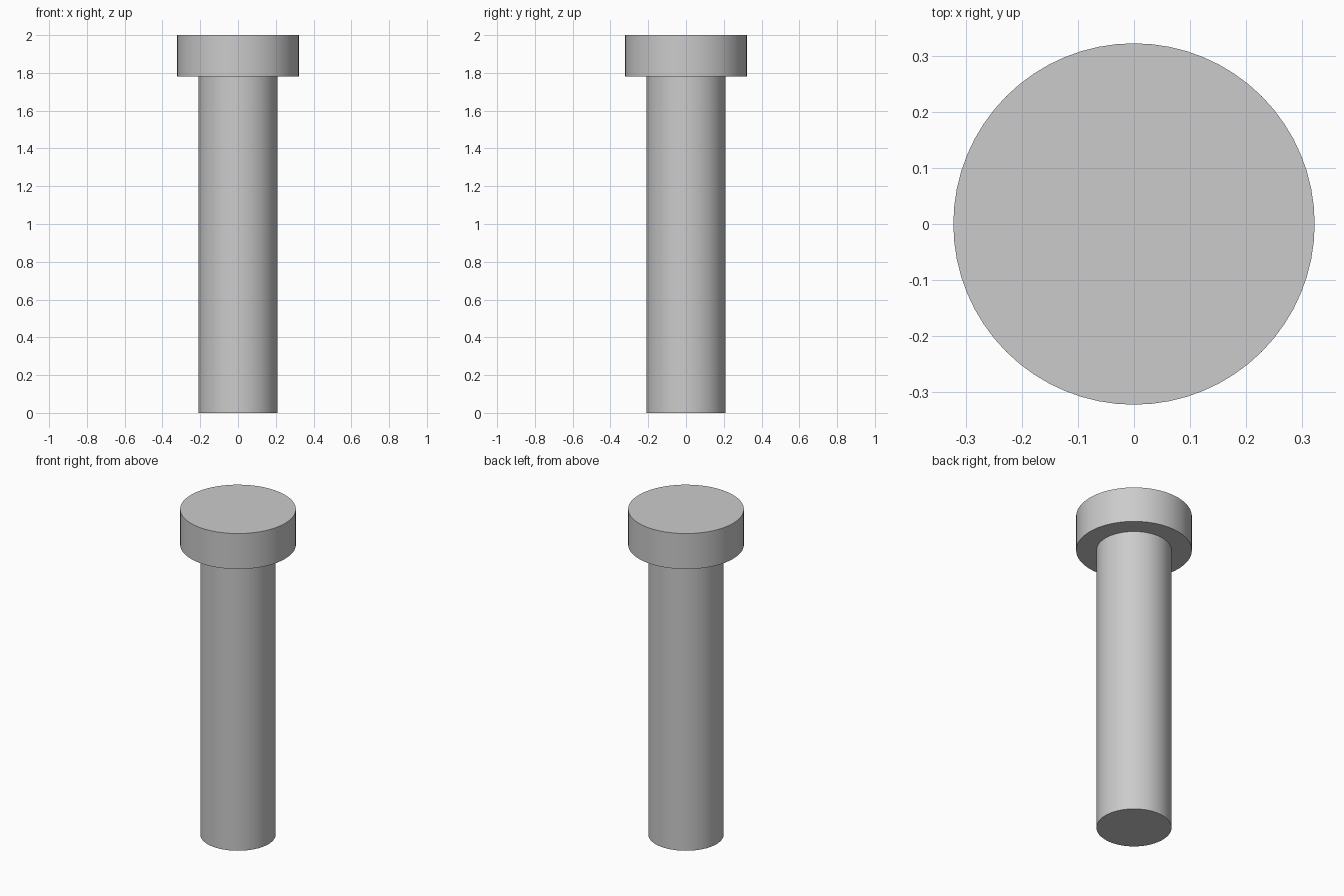
import bpy
import bmesh
from math import cos, sin, radians, tau

if "Cube" in bpy.data.objects:
    bpy.data.objects.remove(bpy.data.objects["Cube"])

SIDES = 64
SHAFT_RADIUS, HEAD_RADIUS = 0.209, 0.322
HEAD_BOTTOM, HEIGHT = 1.782, 2.0

# Outline of the pin as (radius, z), from the shaft foot to the head top
PROFILE = [
    (SHAFT_RADIUS, 0.0),
    (SHAFT_RADIUS, HEAD_BOTTOM),
    (HEAD_RADIUS, HEAD_BOTTOM),
    (HEAD_RADIUS, HEIGHT),
]


def lathe(name, profile, sides):
    """Turn an outline around z into one closed solid with flat end caps."""
    bm = bmesh.new()
    rings = [[bm.verts.new((r * cos(tau * i / sides), r * sin(tau * i / sides), z))
              for i in range(sides)] for r, z in profile]
    for low, high in zip(rings, rings[1:]):
        for i in range(sides):
            j = (i + 1) % sides
            bm.faces.new((low[i], low[j], high[j], high[i]))
    bm.faces.new(rings[0][::-1])
    bm.faces.new(rings[-1])
    bmesh.ops.recalc_face_normals(bm, faces=bm.faces[:])
    mesh = bpy.data.meshes.new(name)
    bm.to_mesh(mesh)
    bm.free()
    obj = bpy.data.objects.new(name, mesh)
    bpy.context.collection.objects.link(obj)
    return obj


# Headed pin: round shaft with a wider flat head
pin = lathe("headed_pin", PROFILE, SIDES)

# Smooth round sides, crisp rims
bpy.context.view_layer.objects.active = pin
pin.select_set(True)
bpy.ops.object.shade_smooth_by_angle(angle=radians(30))
